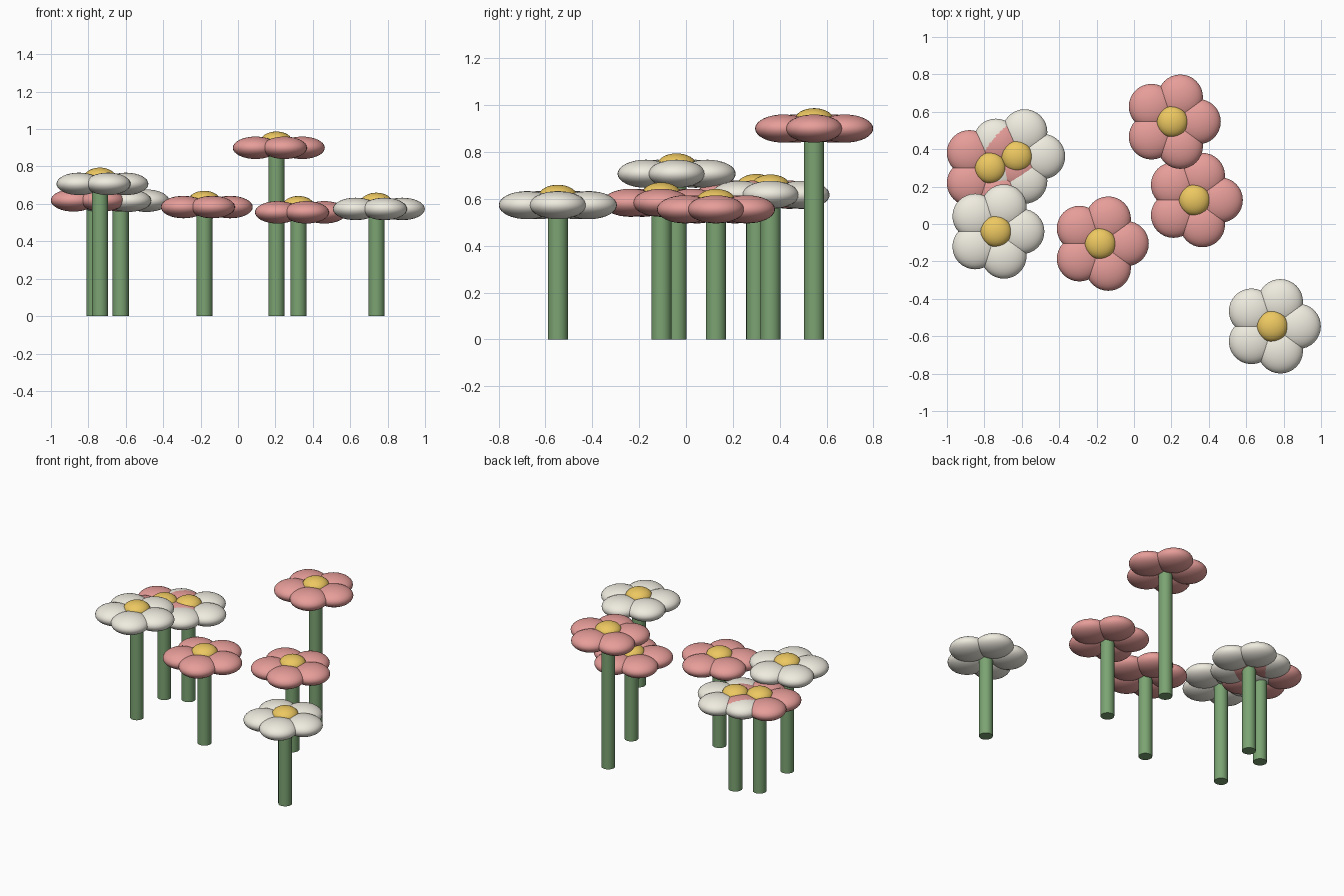
import bpy
from math import cos, sin, pi

if "Cube" in bpy.data.objects:
    bpy.data.objects.remove(bpy.data.objects["Cube"])


def material(name, color):
    m = bpy.data.materials.new(name)
    m.diffuse_color = (*color, 1)
    m.use_nodes = True
    m.node_tree.nodes["Principled BSDF"].inputs["Base Color"].default_value = m.diffuse_color
    return m


GREEN = material("stem_green", (0.20, 0.37, 0.17))
YELLOW = material("center_yellow", (0.85, 0.58, 0.12))
PINK = material("petal_pink", (0.80, 0.34, 0.32))
WHITE = material("petal_white", (0.86, 0.83, 0.74))

RING, PETAL, DOME, STEM = 0.138, 0.121, 0.083, 0.043


def finish(name, mat):
    ob = bpy.context.object
    ob.name = name
    ob.data.materials.append(mat)
    bpy.ops.object.shade_smooth_by_angle()
    return ob


def ellipsoid(name, loc, radius, half_height, mat):
    bpy.ops.mesh.primitive_uv_sphere_add(segments=32, ring_count=16, radius=1, location=loc)
    bpy.context.object.scale = (radius, radius, half_height)
    bpy.ops.object.transform_apply(location=False, rotation=False, scale=True)
    return finish(name, mat)


def flower(n, x, y, z, mat):
    # Stem from the ground up to the petal ring
    bpy.ops.mesh.primitive_cylinder_add(vertices=24, radius=STEM, depth=z, location=(x, y, z / 2))
    finish(f"stem_{n}", GREEN)
    # Five flattened petals
    for i in range(5):
        a = 2 * pi * i / 5
        ellipsoid(f"petal_{n}_{i + 1}", (x + RING * cos(a), y + RING * sin(a), z),
                  PETAL, 0.06, mat)
    # Domed yellow center
    ellipsoid(f"flower_center_{n}", (x, y, z + 0.037), DOME, 0.05, YELLOW)


# Position, petal height and colour of each flower
flowers = [
    (0.205, 0.547, 0.90, PINK),
    (0.323, 0.128, 0.555, PINK),
    (-0.18, -0.105, 0.583, PINK),
    (0.74, -0.547, 0.573, WHITE),
    (-0.738, -0.04, 0.707, WHITE),
    (-0.768, 0.30, 0.619, PINK),
    (-0.627, 0.361, 0.617, WHITE),
]
for n, f in enumerate(flowers, 1):
    flower(n, *f)
